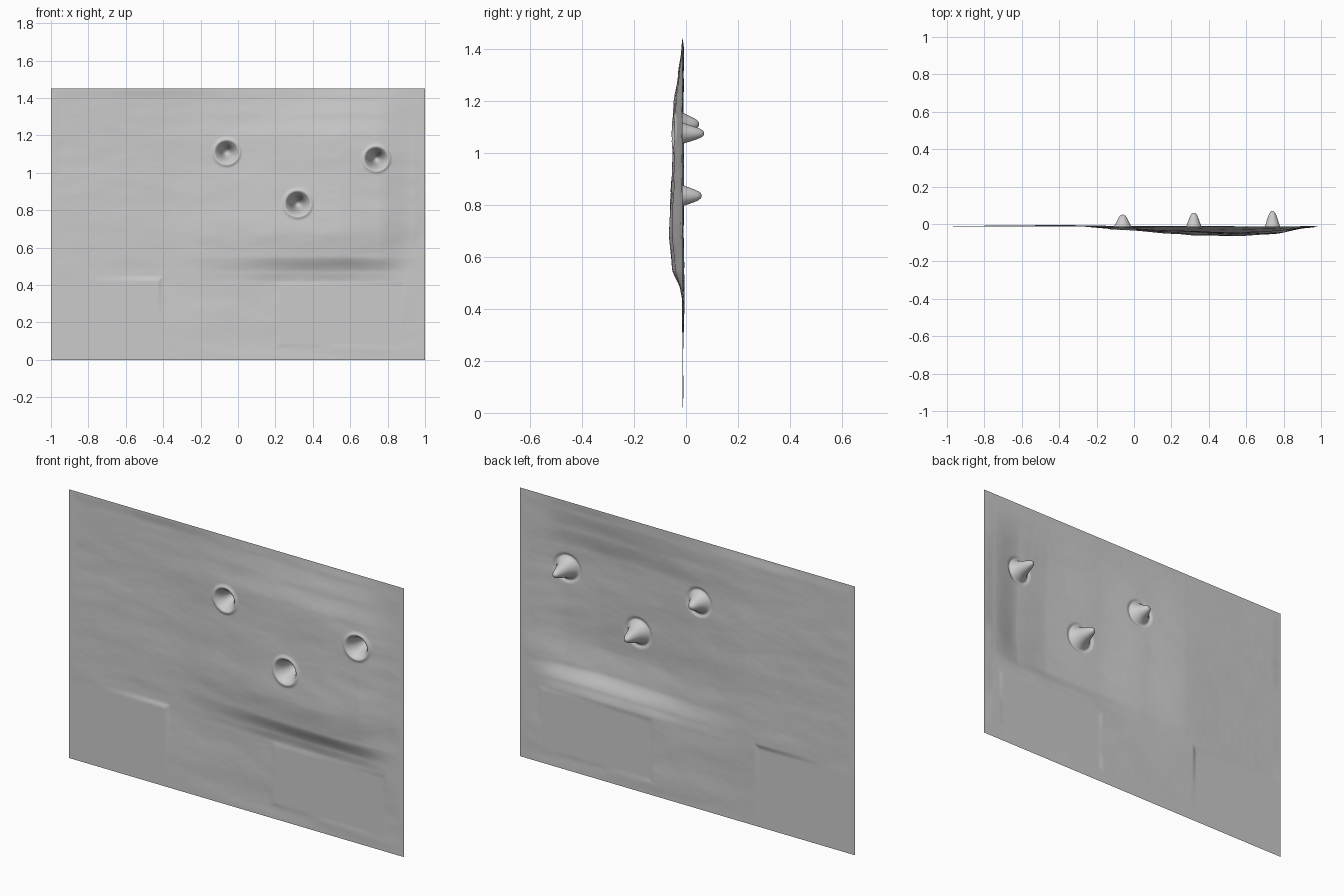
import bpy, math
from mathutils import Vector, noise

if "Cube" in bpy.data.objects:
    bpy.data.objects.remove(bpy.data.objects["Cube"])

W, H = 2.0, 1.45          # panel size
NX, NZ = 300, 218         # grid resolution
BASE = -0.013             # resting depth of the sheet

# Swelling towards the front: strength across the width and up the height
ACROSS = [(-1, .03), (-.6, .03), (-.35, 0), (-.1, .3), (.2, .72), (.55, 1), (.75, .8), (.92, .15), (1, 0)]
UP = [(0, 0), (.42, 0), (.47, .2), (.55, .82), (.68, 1), (.9, .88), (1.05, .74), (1.2, .68), (1.3, .4), (1.4, .1), (H, 0)]

# Dents: centre x, centre z, tip depth, radius
DENTS = [(-.06, 1.11, .05, .066), (.32, .835, .06, .07), (.74, 1.075, .07, .066)]

# Flat patches: x0, x1, z0, z1
PATCHES = [(-1.1, -.4, -.1, .45), (.2, .9, .06, .42)]


def smooth(t):
    t = max(0.0, min(1.0, t))
    return t * t * (3 - 2 * t)


def curve(points, v):
    for (a, fa), (b, fb) in zip(points, points[1:]):
        if v <= b:
            t = (v - a) / (b - a)
            return fa + (fb - fa) * (.5 * t + .5 * smooth(t))
    return points[-1][1]


def inside(x, z, patch, soft=.03):
    x0, x1, z0, z1 = patch
    return smooth(min(x - x0, x1 - x, z - z0, z1 - z) / soft)


def depth(x, z):
    # broad swelling and gentle ripples, fading at the border
    border = smooth(min(1 - abs(x), z, H - z) / .06)
    flat = max(inside(x, z, p) for p in PATCHES)
    ripple = (.005 * noise.noise(Vector((x * 1.7, z * 5, 3)))
              + .0012 * noise.noise(Vector((x * 6, z * 14, 8)))
              + .0003 * noise.noise(Vector((x * 25, z * 40, 1))))
    left_rise = .006 * math.exp(-((x + .4) / .35) ** 2) * smooth(z / .3)
    y = BASE + border * (1 - flat) * (ripple + left_rise)
    y -= .05 * curve(ACROSS, x) * curve(UP, z)
    # bell-shaped dents with a raised rim around each
    for cx, cz, tip, r in DENTS:
        d = math.hypot(x - cx, z - cz) / r
        if d < 1.6:
            bell = math.exp(-(d / .56) ** 2.6)
            y += (tip - y) * bell
            y -= .009 * math.exp(-((d - 1.0) / .13) ** 2)
    return y


# Dented sheet panel
verts = []
for j in range(NZ + 1):
    for i in range(NX + 1):
        x, z = -1 + W * i / NX, H * j / NZ
        verts.append((x, depth(x, z), z))
row = NX + 1
faces = [(j * row + i, j * row + i + 1, (j + 1) * row + i + 1, (j + 1) * row + i)
         for j in range(NZ) for i in range(NX)]
mesh = bpy.data.meshes.new("dented_panel")
mesh.from_pydata(verts, [], faces)
mesh.shade_smooth()
panel = bpy.data.objects.new("dented_panel", mesh)
bpy.context.collection.objects.link(panel)
